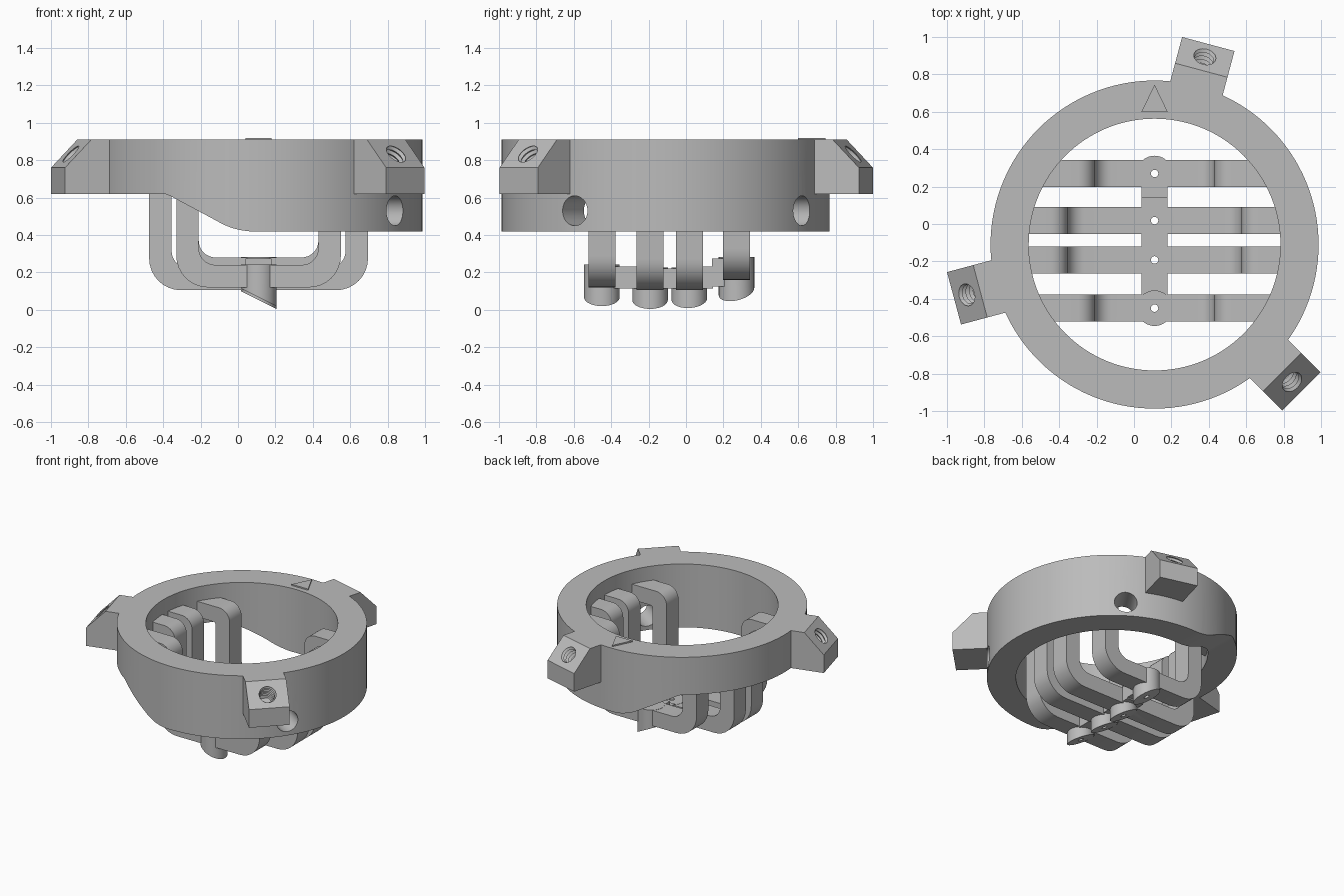
import bpy, bmesh
from math import radians, sqrt, sin, cos, tan, pi
from mathutils import Matrix, Vector

cube = bpy.data.objects.get("Cube")
if cube:
    bpy.data.objects.remove(cube, do_unlink=True)

grey = bpy.data.materials.new("plain grey")
grey.use_nodes = True
grey.diffuse_color = (0.5, 0.5, 0.5, 1)
grey.node_tree.nodes["Principled BSDF"].inputs["Base Color"].default_value = (0.5, 0.5, 0.5, 1)

CX, CY = 0.11, -0.11
CENTRE = Matrix.Translation((CX, CY, 0))


def finish(name, bm, matrix=Matrix()):
    bmesh.ops.remove_doubles(bm, verts=bm.verts, dist=1e-5)
    bmesh.ops.transform(bm, matrix=matrix, verts=bm.verts)
    bmesh.ops.recalc_face_normals(bm, faces=bm.faces)
    mesh = bpy.data.meshes.new(name)
    bm.to_mesh(mesh)
    bm.free()
    mesh.materials.append(grey)
    obj = bpy.data.objects.new(name, mesh)
    bpy.context.collection.objects.link(obj)
    return obj


def prism(name, profile, lo, hi, matrix=Matrix()):
    """Closed x-z profile extruded along y."""
    bm = bmesh.new()
    a = [bm.verts.new((x, lo, z)) for x, z in profile]
    b = [bm.verts.new((x, hi, z)) for x, z in profile]
    bm.faces.new(a)
    bm.faces.new(b[::-1])
    n = len(a)
    for i in range(n):
        j = (i + 1) % n
        bm.faces.new((a[i], b[i], b[j], a[j]))
    return finish(name, bm, matrix)


def lathe(name, profile, sides, matrix=Matrix(), closed=True):
    """Radius-height profile turned around z."""
    bm = bmesh.new()
    edges = []
    vs = [bm.verts.new((r, 0, z)) for r, z in profile]
    for i in range(len(vs) if closed else len(vs) - 1):
        edges.append(bm.edges.new((vs[i], vs[(i + 1) % len(vs)])))
    bmesh.ops.spin(bm, geom=vs + edges, cent=(0, 0, 0), axis=(0, 0, 1),
                   angle=2 * pi, steps=sides, use_duplicate=False)
    return finish(name, bm, matrix)


def rod(name, radius, lo, hi, sides, matrix):
    return lathe(name, [(0, lo), (radius, lo), (radius, hi), (0, hi)], sides, matrix, False)


def boolean(obj, tool, operation="DIFFERENCE"):
    mod = obj.modifiers.new("cut", "BOOLEAN")
    mod.operation, mod.object, mod.solver = operation, tool, "EXACT"
    bpy.context.view_layer.objects.active = obj
    bpy.ops.object.modifier_apply(modifier=mod.name)
    bpy.data.objects.remove(tool, do_unlink=True)


def smooth(obj):
    bpy.ops.object.select_all(action="DESELECT")
    obj.select_set(True)
    bpy.context.view_layer.objects.active = obj
    bpy.ops.object.shade_smooth_by_angle(angle=radians(30))


def rounded(corners, steps=8):
    """Fillet a closed list of (x, z, radius) corners."""
    out = []
    for i, (x, z, r) in enumerate(corners):
        p = Vector((x, z))
        if r == 0:
            out.append((x, z))
            continue
        u = (Vector(corners[i - 1][:2]) - p).normalized()
        v = (Vector(corners[(i + 1) % len(corners)][:2]) - p).normalized()
        c = p + (u + v) * r
        for k in range(steps + 1):
            t = k / steps * pi / 2
            q = c - v * r * cos(t) - u * r * sin(t)
            out.append((q.x, q.y))
    return out


# Main ring, with its underside raised on one side and two radial holes
ring = lathe("ring", [(0.673, 0.42), (0.877, 0.42), (0.877, 0.91), (0.673, 0.91)], 128, CENTRE)
step = [(-2, 0.2), (-2, 0.62), (-0.39, 0.62), (-0.36, 0.608), (-0.14, 0.49),
        (-0.08, 0.457), (-0.03, 0.437), (0.02, 0.425), (0.06, 0.42), (0.06, 0.2)]
boolean(ring, prism("step_cutter", step, -2, 2))
for angle in (-33.6, 56.4):
    turn = CENTRE @ Matrix.Rotation(radians(angle), 4, "Z") @ Matrix.Translation((0, 0, 0.53))
    boolean(ring, rod("hole_cutter", 0.08, 0.5, 1.1, 32, turn @ Matrix.Rotation(pi / 2, 4, "Y")))
smooth(ring)

# Three chamfered lugs with threaded holes
for i in range(3):
    turn = CENTRE @ Matrix.Rotation(radians(-45 + 120 * i), 4, "Z")
    side = [(0.8, 0.62), (1.11, 0.62), (1.11, 0.76), (0.965, 0.91), (0.8, 0.91)]
    lug = prism(f"lug_{i + 1}", side, -0.145, 0.145, turn)
    pitch = 0.028
    thread = [(0, -0.19)]
    for k in range(8):
        z = -0.19 + k * pitch
        thread += [(0.052, z), (0.066, z + pitch / 2)]
    thread += [(0.066, 0.08), (0, 0.08)]
    tilt = Matrix.Translation((1.04, 0, 0.835)) @ Matrix.Rotation(pi / 4, 4, "Y")
    boolean(lug, lathe("thread_cutter", thread, 32, turn @ tilt, False))
    smooth(lug)

# Raised pointer on the ring top
prism("pointer", [(0.04, 0.6), (0.18, 0.6), (0.11, 0.745)], -0.92, -0.9,
      Matrix.Rotation(-pi / 2, 4, "X"))


# Four hanging straps, each with a slanted, drilled boss in the middle
def strap(name, y, half, floor, low, lean):
    reach = sqrt(0.673 ** 2 - (abs(y - CY) - 0.07) ** 2) + 0.03
    right = [(half, floor, 0.17), (half, 0.68, 0.02), (reach, 0.68, 0), (reach, 0.8, 0),
             (half - 0.12, 0.8, 0.09), (half - 0.12, floor + 0.12, 0.09)]
    outline = rounded(right + [(-x, z, r) for x, z, r in reversed(right)])
    obj = prism(name, outline, y - 0.072, y + 0.072, Matrix.Translation((CX, 0, 0)))
    place = Matrix.Translation((CX, y, 0))
    boss = rod("boss", 0.095, 0, floor + 0.122, 40, place)
    for v in boss.data.vertices:
        if v.co.z < 0.01:
            v.co.z = low + 0.0475 - 0.5 * (v.co.x - CX) + lean * (v.co.y - y)
    boolean(obj, boss, "UNION")
    boolean(obj, rod("drill", 0.02, -0.2, 0.5, 20, place))
    smooth(obj)


strap("front_strap", -0.45, 0.44, 0.12, 0.02, 0)
strap("front_middle_strap", -0.192, 0.585, 0.105, 0.005, 0)
strap("back_middle_strap", 0.018, 0.585, 0.105, 0.01, 0.05)
strap("back_strap", 0.27, 0.44, 0.16, 0.05, 0.2)

# Spine blocks that tie the straps together
for name, lo, hi, bottom, top in (("front_spine", -0.39, -0.25, 0.115, 0.232),
                                  ("middle_spine", -0.13, -0.04, 0.115, 0.222),
                                  ("back_spine", 0.08, 0.145, 0.115, 0.232),
                                  ("back_spine_step", 0.14, 0.21, 0.125, 0.275)):
    prism(name, [(0.04, bottom), (0.18, bottom), (0.18, top), (0.04, top)], lo, hi)
